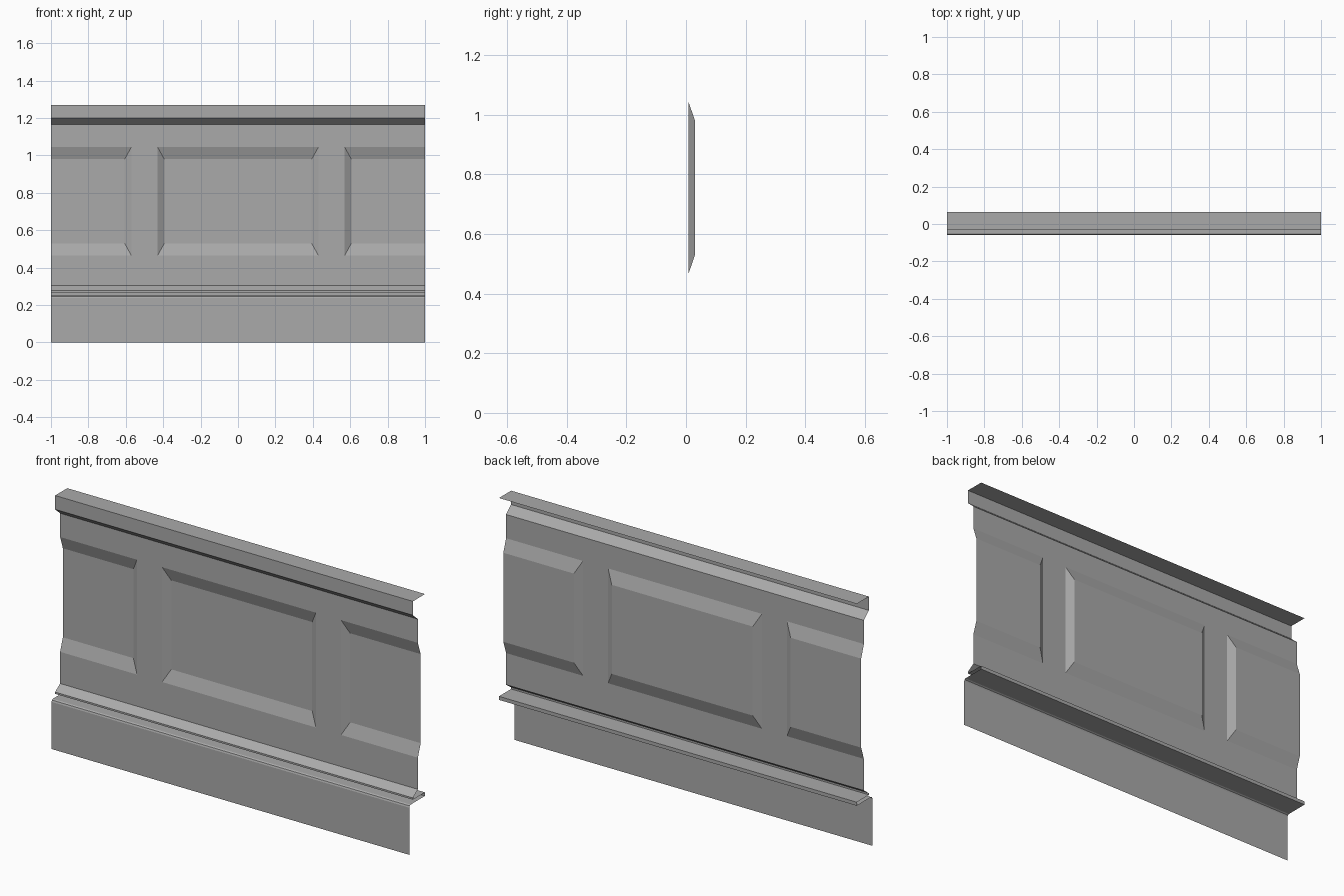
import bpy
import bmesh

if "Cube" in bpy.data.objects:
    bpy.data.objects.remove(bpy.data.objects["Cube"], do_unlink=True)

# One painted grey for the whole wall panelling
grey = bpy.data.materials.new("grey_paint")
grey.use_nodes = True
colour = (0.4, 0.4, 0.4, 1)
grey.diffuse_color = colour
grey.node_tree.nodes["Principled BSDF"].inputs["Base Color"].default_value = colour

HALF = 1.0                  # half the wall length
FACE, SUNK = 0.008, 0.03    # depth of the frame and of the sunken fields
PANEL_LOW, PANEL_HIGH = 0.305, 1.165


def finish(name, bm):
    mesh = bpy.data.meshes.new(name)
    bmesh.ops.remove_doubles(bm, verts=bm.verts[:], dist=0.0005)
    bm.to_mesh(mesh)
    bm.free()
    mesh.materials.append(grey)
    obj = bpy.data.objects.new(name, mesh)
    bpy.context.collection.objects.link(obj)
    return obj


def quad(bm, *points):
    bm.faces.new([bm.verts.new(p) for p in points])


def sweep(name, profile):
    """Run an open (y, z) profile, listed bottom to top, along the wall."""
    bm = bmesh.new()
    for (y0, z0), (y1, z1) in zip(profile, profile[1:]):
        quad(bm, (-HALF, y0, z0), (HALF, y0, z0), (HALF, y1, z1), (-HALF, y1, z1))
    return finish(name, bm)


def flat(bm, x0, x1, z0, z1, y=FACE):
    quad(bm, (x0, y, z0), (x1, y, z0), (x1, y, z1), (x0, y, z1))


def sunken_field(bm, x0, x1, z0, z1):
    """Mitred sloping border around a recessed rectangle."""
    dx, dz = 0.036, 0.065
    outer = [(x0, FACE, z0), (x1, FACE, z0), (x1, FACE, z1), (x0, FACE, z1)]
    inner = [(x0 + dx, SUNK, z0 + dz), (x1 - dx, SUNK, z0 + dz),
             (x1 - dx, SUNK, z1 - dz), (x0 + dx, SUNK, z1 - dz)]
    for i in range(4):
        j = (i + 1) % 4
        quad(bm, outer[i], outer[j], inner[j], inner[i])
    quad(bm, *inner)


# Skirting board with its rounded top edge and ledge
sweep("skirting_board", [(-0.06, 0), (-0.06, 0.238), (-0.057, 0.246),
                         (-0.05, 0.25), (0.065, 0.25), (0.065, 0.268)])

# Lower moulding resting on the skirting
sweep("lower_moulding", [(0.065, 0.268), (-0.032, 0.268),
                         (-0.032, 0.277), (FACE, PANEL_LOW)])

# Top rail with its cap
sweep("top_rail", [(FACE, PANEL_HIGH), (-0.032, 1.2),
                   (-0.032, 1.27), (0.065, 1.27)])

# Panelled wall: rails, stiles and sunken fields, the outer fields cut by the ends
LOW, HIGH = 0.465, 1.045
bm = bmesh.new()
flat(bm, -HALF, HALF, PANEL_LOW, LOW)
flat(bm, -HALF, HALF, HIGH, PANEL_HIGH)
for centre in (-0.5, 0.5):
    flat(bm, centre - 0.07, centre + 0.07, LOW, HIGH)
for centre in (-1, 0, 1):
    sunken_field(bm, centre - 0.43, centre + 0.43, LOW, HIGH)
for side in (-1, 1):
    bmesh.ops.bisect_plane(bm, geom=bm.verts[:] + bm.edges[:] + bm.faces[:],
                           plane_co=(side * HALF, 0, 0), plane_no=(side, 0, 0),
                           clear_outer=True)
finish("panelled_wall", bm)
